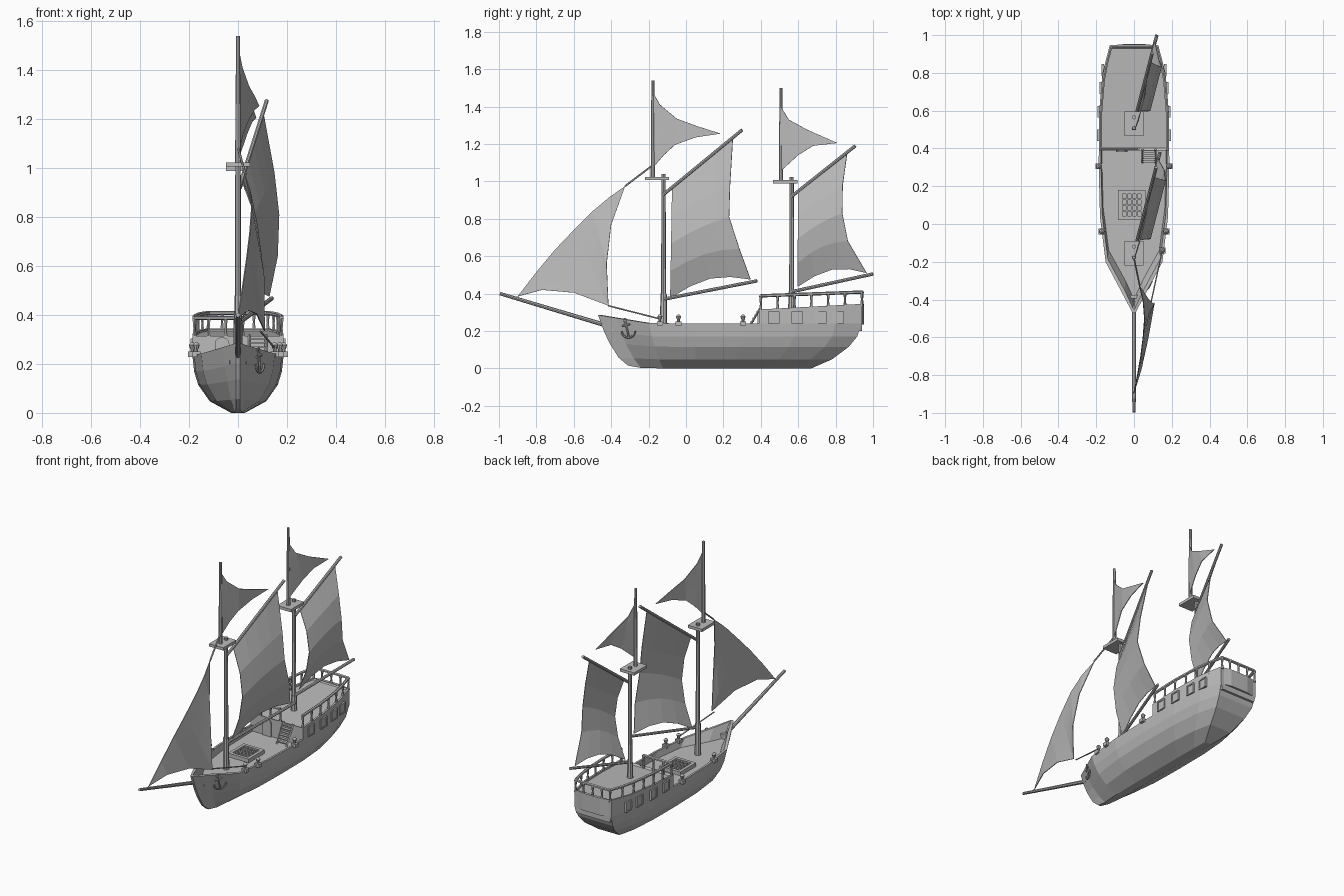
import bpy, bmesh, math
from mathutils import Vector

if "Cube" in bpy.data.objects:
    bpy.data.objects.remove(bpy.data.objects["Cube"])

grey = bpy.data.materials.new("plain_grey")
grey.use_nodes = True
grey.diffuse_color = (0.5, 0.5, 0.5, 1)
grey.node_tree.nodes["Principled BSDF"].inputs["Base Color"].default_value = (0.5, 0.5, 0.5, 1)


def finish(name, bm):
    bmesh.ops.recalc_face_normals(bm, faces=bm.faces)
    mesh = bpy.data.meshes.new(name)
    bm.to_mesh(mesh)
    bm.free()
    mesh.materials.append(grey)
    ob = bpy.data.objects.new(name, mesh)
    bpy.context.collection.objects.link(ob)
    return ob


def add_box(bm, centre, size):
    verts = bmesh.ops.create_cube(bm, size=1)["verts"]
    for v in verts:
        v.co = Vector(centre) + Vector([c * s for c, s in zip(v.co, size)])


def box(name, centre, size):
    bm = bmesh.new()
    add_box(bm, centre, size)
    return finish(name, bm)


def add_rod(bm, a, b, r1, r2=None, sides=8):
    a, b = Vector(a), Vector(b)
    d = b - a
    verts = bmesh.ops.create_cone(bm, cap_ends=True, segments=sides, radius1=r1,
                                  radius2=r1 if r2 is None else r2, depth=d.length)["verts"]
    turn = d.to_track_quat("Z", "Y")
    for v in verts:
        v.co = turn @ v.co + (a + b) / 2


def rod(name, a, b, r1, r2=None, sides=8):
    bm = bmesh.new()
    add_rod(bm, a, b, r1, r2, sides)
    return finish(name, bm)


def path(name, points, r, sides=6):
    bm = bmesh.new()
    for a, b in zip(points, points[1:]):
        add_rod(bm, a, b, r, sides=sides)
    return finish(name, bm)


def loft(name, stations):
    """Skin half sections, mirrored in x, into one closed shell."""
    bm = bmesh.new()
    left = [[bm.verts.new(p) for p in s] for s in stations]
    right = [[bm.verts.new((-x, y, z)) for x, y, z in s] for s in stations]
    rings = [l + r[::-1] for l, r in zip(left, right)]
    for a, b in zip(rings, rings[1:]):
        for i in range(len(a)):
            j = (i + 1) % len(a)
            bm.faces.new((a[i], a[j], b[j], b[i]))
    for l, r in ((left[0], right[0]), (left[-1], right[-1])):
        for i in range(len(l) - 1):
            bm.faces.new((l[i], l[i + 1], r[i + 1], r[i]))
    return finish(name, bm)


# Hull: fractions of the length with the half width of the rim at each
plan = [(0, .008), (.07, .06), (.19, .15), (.36, .18), (.55, .187), (.75, .185), (.9, .167), (1, .13)]
# Rows: bow y, stern y, height, share of the rim width, fullness
rows = [(-.31, .67, 0, .15, .5), (-.36, .78, .048, .62, 1.2), (-.41, .87, .115, .87, 1.15),
        (-.44, .915, .17, .96, 1.05), (-.47, .94, .24, 1, 1)]
MAX_W, BOW, STERN = .187, -.47, .94
DECK = .2


def half_width(y):
    s = (y - BOW) / (STERN - BOW)
    for (s0, w0), (s1, w1) in zip(plan, plan[1:]):
        if s <= s1:
            return w0 + (w1 - w0) * (s - s0) / (s1 - s0)
    return plan[-1][1]


stations = []
for s, w in plan:
    sec = []
    for y0, y1, z, share, full in rows:
        rise = max(0, .2 - s) / .2
        lift = rise * .045 * (z / .24) + (rise ** 4 * .015 if z == 0 else 0)
        sec.append((max(.008, MAX_W * share * (w / MAX_W) ** full), y0 + (y1 - y0) * s, z + lift))
    x, y, z = sec[-1]
    inner = max(.004, x - .012)
    sec.append((inner, -.45 + (.93 + .45) * s, z))
    sec.append((inner * .97, -.39 + (.93 + .39) * s, DECK))
    stations.append(sec)
loft("hull", stations)
box("bow_step", (0, -.385, .215), (.07, .02, .03))

# Raised stern deck with a low rim
def stern_top(y):
    return .315 + .03 * (y - .39) / .55


sec_list = []
for y in (.39, .402, .59, .8, .928, .94):
    w, t = half_width(y), stern_top(y)
    edge = y in (.39, .94)
    floor = t if edge else t - .01
    sec_list.append([(w - .012, y, DECK), (w, y, .24), (w, y, t), (w - .012, y, t), (w - .013, y, floor)])
loft("stern_deck", sec_list)
loft("stern_bulge", [[(.13, .935, .235), (.13, .935, .345)], [(.06, .952, .235), (.06, .952, .345)]])

# Railing around the stern deck
ys = [.4 + .09 * i for i in range(7)]


def rail_point(x, y):
    return (x, y, .388 + .02 * (y - .4) / .54)


side = [(half_width(y) - .008, y) for y in ys]
stern = [(x, .942) for x in (.065, 0, -.065)]
loop = side + stern + [(-x, y) for x, y in side[::-1]] + [(x, .4) for x in (-.12, -.05, .02)]
path("stern_rail", [rail_point(*p) for p in loop], .009)
bm = bmesh.new()
for x, y in loop:
    low, top = stern_top(y) - .012, rail_point(x, y)[2]
    mid = (low + top) / 2
    add_rod(bm, (x, y, low), (x, y, mid), .009, .005, 6)
    add_rod(bm, (x, y, mid), (x, y, top), .005, .009, 6)
finish("rail_posts", bm)

# Framed side windows
for sgn, label in ((1, "left"), (-1, "right")):
    bm = bmesh.new()
    for y in (.47, .595, .72, .815):
        x = sgn * (half_width(y) + .002)
        add_box(bm, (x, y, .272), (.006, .045, .05))
        for d in (-1, 1):
            add_box(bm, (x, y + d * .027, .272), (.014, .008, .062))
            add_box(bm, (x, y, .272 + d * .028), (.014, .05, .008))
    finish(label + "_windows", bm)

# Cabin door and ladder
box("cabin_door", (-.065, .387, .24), (.06, .009, .08))
rod("door_arch", (-.065, .3915, .28), (-.065, .3825, .28), .03, sides=12)
bm = bmesh.new()
foot, head = Vector((.08, .325, DECK)), Vector((.08, .395, .32))
for d in (-.034, .034):
    add_rod(bm, foot + Vector((d, 0, 0)), head + Vector((d, 0, 0)), .006, sides=4)
for i in range(1, 7):
    add_box(bm, foot.lerp(head, i / 7), (.068, .018, .006))
finish("ladder", bm)

# Hatch grating
bm = bmesh.new()
cx, cy = -.012, .1
add_box(bm, (cx, cy, DECK + .004), (.14, .15, .01))
for d in (-1, 1):
    add_box(bm, (cx + d * .064, cy, DECK + .012), (.02, .16, .024))
    add_box(bm, (cx, cy + d * .07, DECK + .012), (.14, .02, .024))
for i in range(-2, 3):
    add_box(bm, (cx + i * .027, cy, DECK + .012), (.008, .14, .016))
    add_box(bm, (cx, cy + i * .031, DECK + .012), (.12, .008, .016))
finish("hatch_grating", bm)

# Deck fittings on the bulwarks
bm = bmesh.new()
spots = [(s * half_width(y), y) for y in (-.04, .305) for s in (1, -1)] + [(.15, -.14)]
for x, y in spots:
    add_box(bm, (x, y, .24), (.034, .03, .022))
    add_rod(bm, (x, y, .24), (x, y, .265), .007)
    add_rod(bm, (x, y, .262), (x, y, .278), .009, .014)
    add_rod(bm, (x, y, .278), (x, y, .288), .014, .005)
finish("bulwark_posts", bm)

# Anchor hung on the left bow
def on_bow(y, z):
    return (half_width(y) * (.86 + .6 * (z - .17)) + .008, y, z)


path("anchor_shank", [on_bow(-.325, .25), on_bow(-.305, .165)], .005)
path("anchor_stock", [on_bow(-.34, .228), on_bow(-.3, .236)], .005)
path("anchor_arms", [on_bow(-.308 - .036 * math.sin(a), .2 - .036 * math.cos(a))
                     for a in [i * math.pi / 8 for i in range(-4, 5)]], .005)
path("anchor_ring", [on_bow(-.327 + .009 * math.cos(a), .258 + .009 * math.sin(a))
                     for a in [i * math.pi / 4 for i in range(9)]], .0025)

# Sails are lofted between two edges of (x, y, z) points
def sail(name, a, b, bulge, lift=0, cols=4):
    bm = bmesh.new()
    grid = []
    for i, (p, q) in enumerate(zip(a, b)):
        v = i / (len(a) - 1)
        row = []
        for j in range(cols + 1):
            u = j / cols
            co = Vector(p).lerp(Vector(q), u)
            co.x += bulge * math.sin(math.pi * v)
            co.z += lift * math.sin(math.pi * u) * (1 - v) ** 2
            row.append(bm.verts.new(co))
        grid.append(row)
    for r, t in zip(grid, grid[1:]):
        for j in range(cols):
            bm.faces.new((r[j], r[j + 1], t[j + 1], t[j]))
    bmesh.ops.remove_doubles(bm, verts=bm.verts, dist=.0005)
    ob = finish(name, bm)
    ob.modifiers.new("cloth", "SOLIDIFY").thickness = .004


# Both masts with platform, spars and sails, all swung to the left
def rig(label, y, base, cap, tip, gaff, boom, luff, leech, top_edge, low_edge):
    def swing(p):
        return (max(.005, .26 * (p[0] - y + .03)), p[0], p[1])

    rod(label + "_mast", (0, y, base), (0, y, cap + .025), .014, .011)
    rod(label + "_mast_foot", (0, y, base), (0, y, base + .2 if base < .3 else .41), .019, .017)
    box(label + "_platform", (0, y - .035, cap), (.1, .13, .018))
    rod(label + "_topmast", (0, y - .057, cap), (0, y - .057, tip), .012, .008)
    rod(label + "_gaff", *[swing(p) for p in gaff], .009)
    rod(label + "_boom", *[swing(p) for p in boom], .009)
    n = len(leech) - 1
    start, end = luff
    luff_pts = [(start[0] + (end[0] - start[0]) * i / n, start[1] + (end[1] - start[1]) * i / n)
                for i in range(n + 1)]
    sail(label + "_sail", [swing(p) for p in luff_pts], [swing(p) for p in leech], .07, .055)
    sail(label + "_topsail", [swing(p) for p in top_edge], [swing(p) for p in low_edge], .02)


rig("fore", -.12, DECK, 1.015, 1.54,
    [(-.12, .93), (.30, 1.275)], [(-.12, .37), (.38, .468)], [(-.085, .375), (-.075, .96)],
    [(.345, .475), (.285, .64), (.23, .81), (.235, .98), (.25, 1.23)],
    [(-.18, 1.48), (-.14, 1.41), (-.05, 1.335), (.06, 1.295), (.185, 1.255)],
    [(-.18, 1.07), (-.12, 1.14), (-.06, 1.195), (.05, 1.235), (.185, 1.255)])
rig("aft", .565, .31, .998, 1.5,
    [(.565, .92), (.905, 1.19)], [(.565, .41), (1, .505)], [(.595, .435), (.6, .95)],
    [(.965, .51), (.865, .68), (.835, .83), (.837, .98), (.86, 1.145)],
    [(.507, 1.4), (.55, 1.33), (.65, 1.275), (.81, 1.205)],
    [(.507, 1.055), (.6, 1.14), (.68, 1.19), (.81, 1.205)])

# Bowsprit, jib and its lines
rod("bowsprit", (0, -.995, .4), (0, -.41, .225), .009, .012)
tack, head, clew = (0, -.9, .385), (.03, -.325, .975), (.09, -.415, .335)
sail("jib",
     [tack, (.01, -.8, .515), (.02, -.7, .635), (.03, -.6, .74), (.04, -.5, .84), (.04, -.41, .915), head],
     [tack, (.03, -.77, .42), (.06, -.6, .405), clew, (.09, -.425, .56), (.07, -.4, .77), head], .02)
path("jib_halyard", [head, (0, -.18, 1.085), (0, -.177, 1.16)], .005)
path("jib_sheet", [clew, (.15, -.14, .265)], .004)
path("jib_tack_line", [tack, (0, -.9, .37)], .005)
